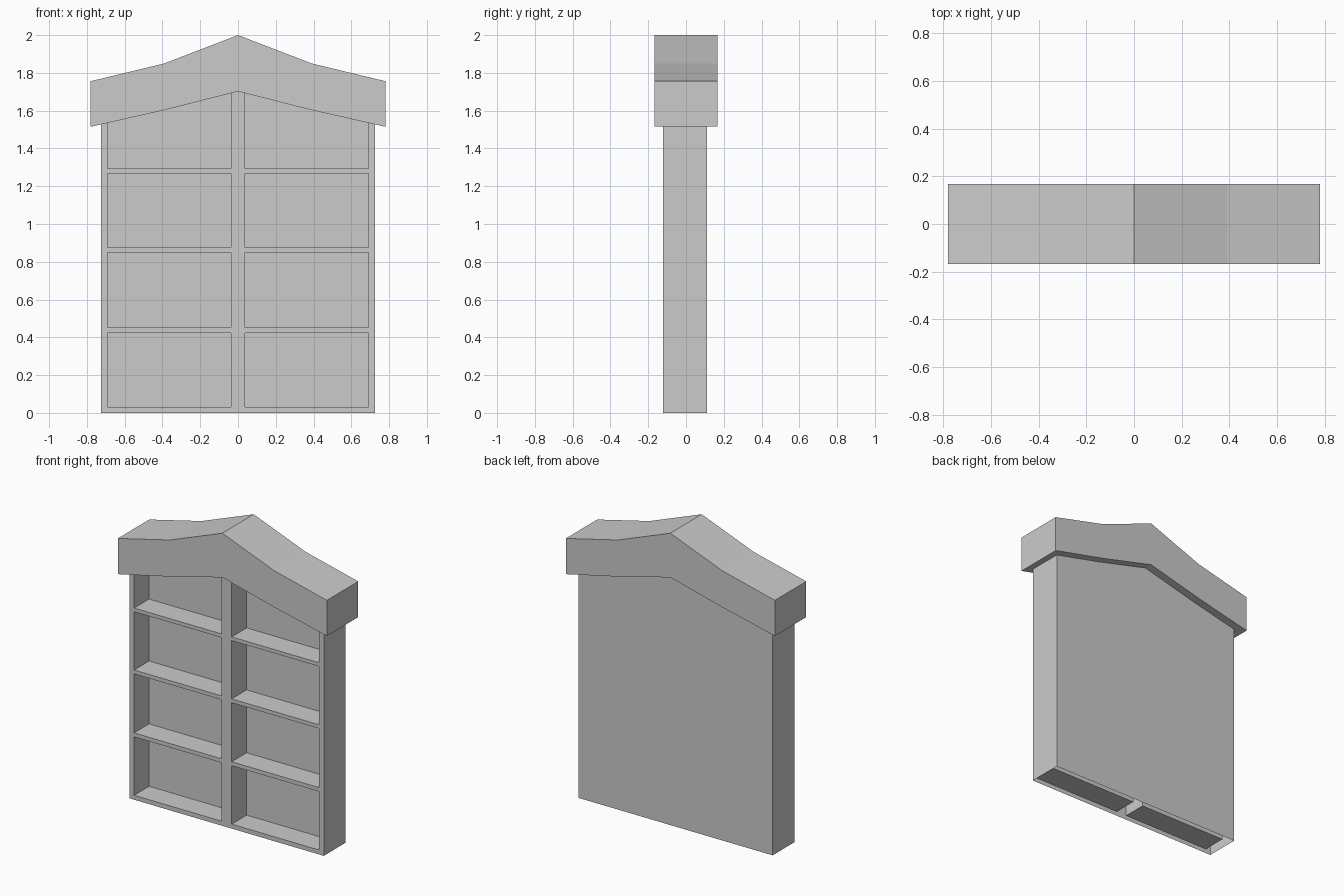
import bpy, bmesh
from mathutils import Vector

if "Cube" in bpy.data.objects:
    bpy.data.objects.remove(bpy.data.objects["Cube"])

FRONT, BACK, RECESS = -0.121, 0.112, 0.038   # body front, body back, bay back
HALF_W, BAY_IN, BAY_OUT = 0.725, 0.038, 0.69
UNDER = [(0, 1.702), (0.39, 1.603), (0.78, 1.515)]   # roof underside, right half
TOP = [(0, 2.0), (0.39, 1.85), (0.78, 1.756)]        # roof top, right half
BAYS = [(0.03, 0.424), (0.451, 0.849), (0.875, 1.268), (1.293, None)]


def under(x):
    """Height of the roof underside at x."""
    x = abs(x)
    (x0, z0), (x1, z1) = UNDER[:2] if x < 0.39 else UNDER[1:]
    return z0 + (z1 - z0) * (x - x0) / (x1 - x0)


def face(bm, pts, normal):
    """Add a face pointing along the given normal."""
    f = bm.faces.new([bm.verts.new(p) for p in pts])
    f.normal_update()
    if f.normal.dot(Vector(normal)) < 0:
        f.normal_flip()


def panel(bm, y, x0, x1, z0, z1, ny):
    """Upright panel in the xz plane; z1=None follows the roof slope."""
    if z1 is None:
        xs = [x1] + [k for k in (0.39, 0, -0.39) if x0 < k < x1] + [x0]
        top = [(x, y, under(x)) for x in xs]
    else:
        top = [(x1, y, z1), (x0, y, z1)]
    face(bm, [(x0, y, z0), (x1, y, z0)] + top, (0, ny, 0))


def side(bm, x, y0, y1, z0, z1, nx):
    z1 = under(x) if z1 is None else z1
    face(bm, [(x, y0, z0), (x, y1, z0), (x, y1, z1), (x, y0, z1)], (nx, 0, 0))


def level(bm, z, x0, x1, nz):
    face(bm, [(x0, FRONT, z), (x1, FRONT, z), (x1, RECESS, z), (x0, RECESS, z)], (0, 0, nz))


def finish(bm, name):
    bmesh.ops.remove_doubles(bm, verts=bm.verts, dist=1e-5)
    me = bpy.data.meshes.new(name)
    bm.to_mesh(me)
    bm.free()
    bpy.context.collection.objects.link(bpy.data.objects.new(name, me))


# Cabinet: hollow shell, open underneath, with recessed bays
bm = bmesh.new()
panel(bm, BACK, -HALF_W, HALF_W, 0, None, 1)
panel(bm, FRONT, -BAY_IN, BAY_IN, 0, None, -1)        # centre post
for s in (-1, 1):
    side(bm, s * HALF_W, FRONT, BACK, 0, None, s)
    a, b = sorted((s * BAY_OUT, s * HALF_W))
    panel(bm, FRONT, a, b, 0, None, -1)               # outer post
    a, b = sorted((s * BAY_IN, s * BAY_OUT))
    rail = 0
    for z0, z1 in BAYS:
        panel(bm, FRONT, a, b, rail, z0, -1)          # shelf edge
        level(bm, z0, a, b, 1)
        panel(bm, RECESS, a, b, z0, z1, -1)
        side(bm, a, FRONT, RECESS, z0, z1, 1)
        side(bm, b, FRONT, RECESS, z0, z1, -1)
        if z1:
            level(bm, z1, a, b, -1)
        rail = z1
finish(bm, "shelf_cabinet")

# Roof: gabled profile extruded front to back
half = lambda pts: [(-x, z) for x, z in reversed(pts[1:])] + pts
outline = half(TOP) + half(UNDER)[::-1]
bm = bmesh.new()
f = bm.faces.new([bm.verts.new((x, -0.167, z)) for x, z in outline])
ext = bmesh.ops.extrude_face_region(bm, geom=[f], use_keep_orig=True)
verts = [v for v in ext["geom"] if isinstance(v, bmesh.types.BMVert)]
bmesh.ops.translate(bm, verts=verts, vec=(0, 0.334, 0))
bmesh.ops.recalc_face_normals(bm, faces=bm.faces)
finish(bm, "gable_roof")
